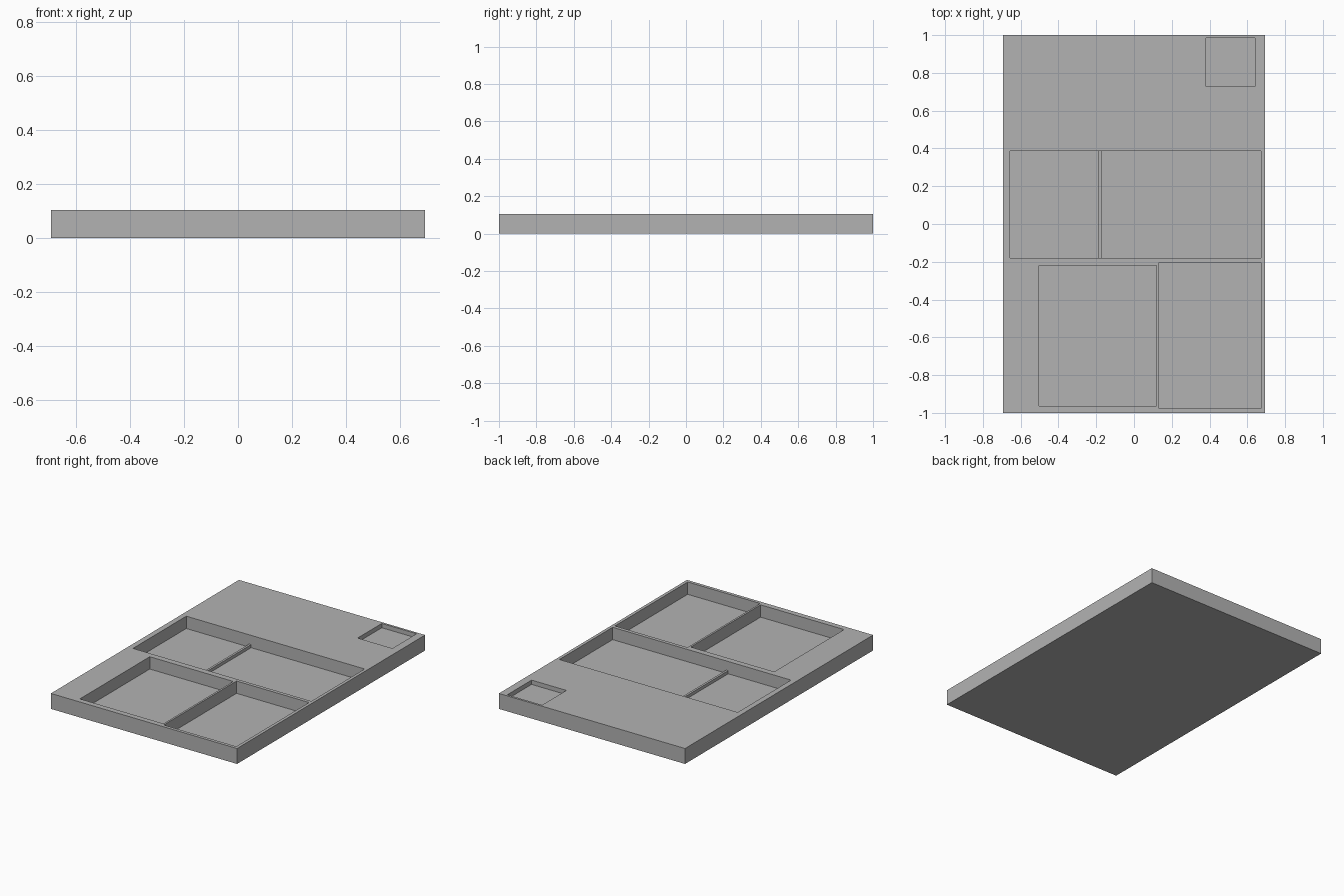
import bpy
import bmesh
from mathutils import Matrix, Vector

cube = bpy.data.objects.get("Cube")
if cube:
    bpy.data.objects.remove(cube, do_unlink=True)

grey = bpy.data.materials.new("plain grey")
grey.use_nodes = True
grey.diffuse_color = (0.45, 0.45, 0.45, 1)
grey.node_tree.nodes["Principled BSDF"].inputs["Base Color"].default_value = grey.diffuse_color


def box(name, x0, x1, y0, y1, z0, z1):
    """Axis-aligned box between the given limits."""
    lo, hi = Vector((x0, y0, z0)), Vector((x1, y1, z1))
    bm = bmesh.new()
    bmesh.ops.create_cube(bm, size=1, matrix=Matrix.Translation((lo + hi) / 2)
                          @ Matrix.Diagonal((*(hi - lo), 1)))
    mesh = bpy.data.meshes.new(name)
    bm.to_mesh(mesh)
    bm.free()
    mesh.materials.append(grey)
    obj = bpy.data.objects.new(name, mesh)
    bpy.context.collection.objects.link(obj)
    return obj


HEIGHT = 0.104
FLOOR = 0.021

# Tray slab
tray = box("tray", -0.693, 0.693, -1, 1, 0, HEIGHT)

# Pockets: x range, y range, floor height
pockets = {
    "wide_pocket": (-0.656, 0.672, -0.18, 0.387, FLOOR),
    "front_right_pocket": (-0.503, 0.119, -0.963, -0.22, FLOOR),
    "front_left_pocket": (0.132, 0.672, -0.978, -0.204, FLOOR),
    "small_back_pocket": (0.381, 0.64, 0.728, 0.985, 0.075),
}
cutters = []
for name, (x0, x1, y0, y1, floor) in pockets.items():
    cutter = box(name + "_cutter", x0, x1, y0, y1, floor, HEIGHT + 0.1)
    cutter.hide_render = True
    cutters.append(cutter)
    mod = tray.modifiers.new(name, "BOOLEAN")
    mod.operation = "DIFFERENCE"
    mod.solver = "EXACT"
    mod.object = cutter

# Bake the cuts and drop the cutters
bpy.context.view_layer.update()
graph = bpy.context.evaluated_depsgraph_get()
carved = bpy.data.meshes.new_from_object(tray.evaluated_get(graph))
tray.modifiers.clear()
tray.data = carved
for cutter in cutters:
    bpy.data.objects.remove(cutter, do_unlink=True)

# Low rib across the wide pocket
box("divider_rib", -0.188, -0.173, -0.182, 0.389, FLOOR - 0.005, FLOOR + 0.021)
